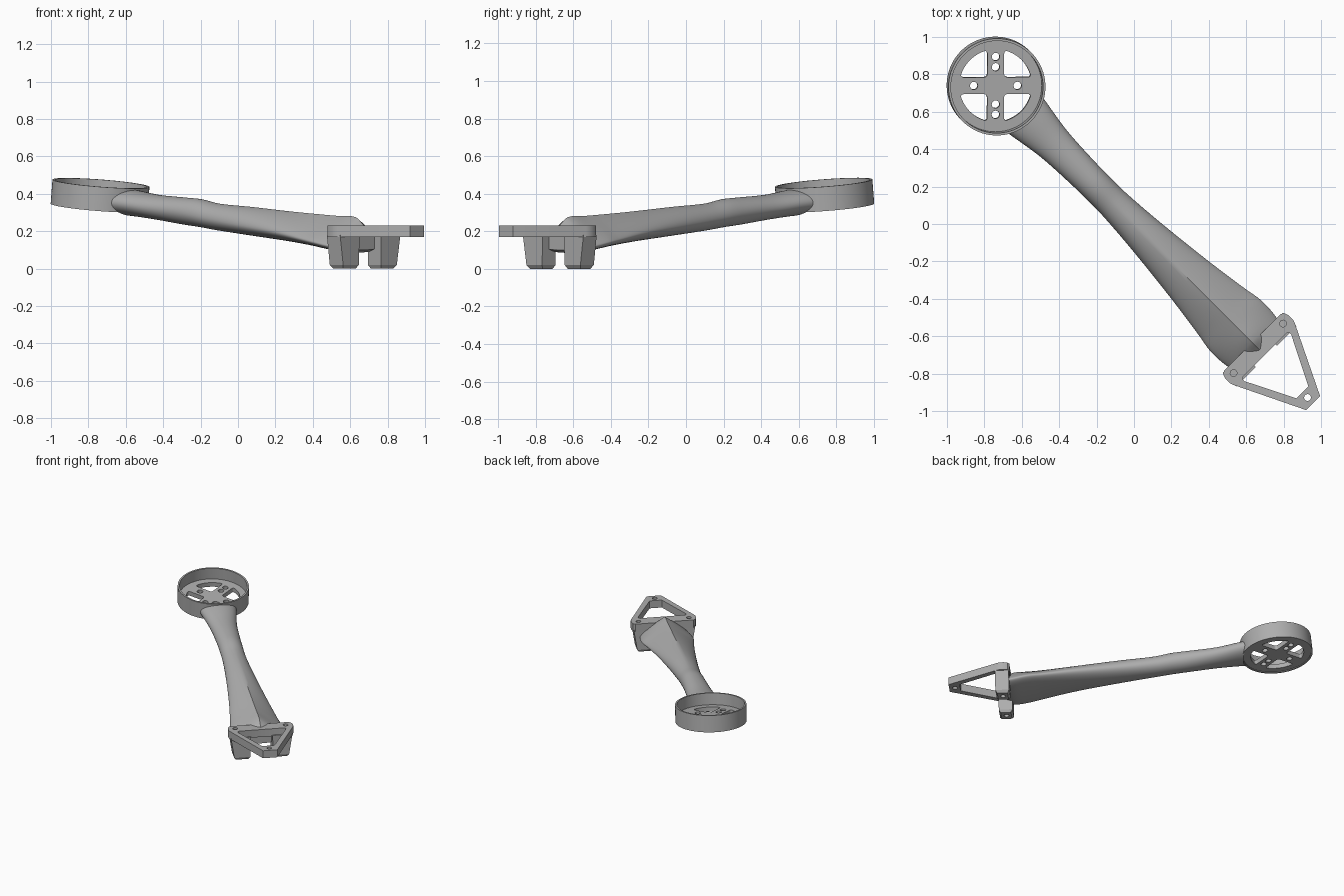
import bpy, bmesh
from math import sin, cos, pi, radians, asin
from mathutils import Matrix

cube = bpy.data.objects.get("Cube")
if cube:
    bpy.data.objects.remove(cube, do_unlink=True)

grey = bpy.data.materials.new("matte grey")
grey.use_nodes = True
grey.diffuse_color = (0.42, 0.42, 0.42, 1)
grey.node_tree.nodes["Principled BSDF"].inputs["Base Color"].default_value = grey.diffuse_color

# The part lies along a diagonal: local x runs from motor end to root
DIAGONAL = Matrix.Rotation(radians(-45), 4, 'Z')
CUP = DIAGONAL @ Matrix.Translation((-1.043, 0, 0.392)) @ Matrix.Rotation(radians(6.2), 4, 'Y')


def make(name, bm, matrix=DIAGONAL):
    bmesh.ops.recalc_face_normals(bm, faces=bm.faces)
    mesh = bpy.data.meshes.new(name)
    bm.to_mesh(mesh)
    bm.free()
    mesh.materials.append(grey)
    ob = bpy.data.objects.new(name, mesh)
    bpy.context.collection.objects.link(ob)
    ob.matrix_world = matrix
    return ob


def bridge(bm, rings):
    """Skin closed rings of points and cap both ends."""
    loops = [[bm.verts.new(p) for p in ring] for ring in rings]
    n = len(loops[0])
    for a, b in zip(loops, loops[1:]):
        for i in range(n):
            j = (i + 1) % n
            bm.faces.new((a[i], a[j], b[j], b[i]))
    bm.faces.new(loops[0])
    bm.faces.new(loops[-1])


def prisms(name, outlines, z0, z1, matrix=DIAGONAL, fillet=0):
    bm = bmesh.new()
    for pts in outlines:
        bridge(bm, [[(x, y, z) for x, y in pts] for z in (z0, z1)])
    bmesh.ops.recalc_face_normals(bm, faces=bm.faces)
    if fillet:
        corners = [e for e in bm.edges if abs(e.verts[0].co.z - e.verts[1].co.z) > 0.01
                   and e.calc_face_angle() > 0.9]
        bmesh.ops.bevel(bm, geom=corners, offset=fillet, segments=4, profile=0.5, affect='EDGES')
    return make(name, bm, matrix)


def circle(x, y, r, n=24):
    return [(x + r * cos(2 * pi * i / n), y + r * sin(2 * pi * i / n)) for i in range(n)]


def cut(ob, cutter):
    cutter.hide_render = True
    mod = ob.modifiers.new("cut", 'BOOLEAN')
    mod.object = cutter
    mod.solver = 'EXACT'
    bpy.context.view_layer.update()
    bpy.context.view_layer.objects.active = ob
    bpy.ops.object.modifier_apply(modifier=mod.name)
    bpy.data.objects.remove(cutter, do_unlink=True)


def smooth(ob, angle=35):
    bpy.ops.object.select_all(action='DESELECT')
    ob.select_set(True)
    bpy.context.view_layer.objects.active = ob
    bpy.ops.object.shade_smooth_by_angle(angle=radians(angle))


def mirrored(half):
    return half + [(x, -y) for x, y in reversed(half)]


# Motor cup: shallow tilted dish with thin rim
profile = [(0.26, -0.065), (0.26, 0.065), (0.247, 0.065), (0.247, -0.025)]
under = [(0.247, -0.06), (0.247, -0.065)]
bm = bmesh.new()
bridge(bm, [[(x, y, z) for x, y in circle(0, 0, r, 80)] for r, z in under + profile])
# open the first cap and close it at the recessed floor instead
bm.faces.ensure_lookup_table()
caps = sorted((f for f in bm.faces if len(f.verts) > 4), key=lambda f: f.calc_center_median().z)
floor_bottom = caps[0]
assert abs(floor_bottom.calc_center_median().z + 0.06) < 0.01
cup = make("motor_cup", bm, CUP)

# Cup floor openings: four quadrant slots and six screw holes
SQUARE = CUP @ Matrix.Rotation(radians(45), 4, 'Z')
start = asin(0.045 / 0.195)
arc = [start + (pi / 2 - 2 * start) * i / 14 for i in range(15)]
quadrant = [(0.045, 0.045)] + [(0.195 * cos(a), 0.195 * sin(a)) for a in arc]
slots = [[(x * sx, y * sy) for x, y in quadrant] for sx in (1, -1) for sy in (1, -1)]
cut(cup, prisms("slot_cutter", slots, -0.1, 0.03, SQUARE, 0.018))
screws = [circle(s * x, s * y, 0.021) for s in (1, -1)
          for x, y in ((0.117, 0), (0, 0.1), (0, 0.155))]
cut(cup, prisms("screw_cutter", screws, -0.1, 0.03, SQUARE))
smooth(cup)

# Arm: oval near the cup, growing into a ridged wedge at the root
# station: along, half width, ridge height, side height, underside height, wedge amount
stations = [
    (-0.92, 0.15, 0.43, 0.357, 0.287, 0),
    (-0.80, 0.13, 0.422, 0.352, 0.282, 0),
    (-0.61, 0.10, 0.395, 0.327, 0.262, 0),
    (-0.40, 0.088, 0.38, 0.307, 0.235, 0),
    (-0.28, 0.086, 0.371, 0.29, 0.222, 0),
    (-0.15, 0.087, 0.348, 0.268, 0.205, 0.05),
    (0.10, 0.106, 0.33, 0.235, 0.178, 0.2),
    (0.42, 0.141, 0.304, 0.195, 0.145, 0.5),
    (0.67, 0.176, 0.287, 0.155, 0.115, 0.75),
    (0.77, 0.192, 0.281, 0.14, 0.1, 0.8),
    (0.89, 0.185, 0.275, 0.12, 0.085, 0.8),
    (0.95, 0.16, 0.232, 0.13, 0.1, 0.7),
]


def section(u, w, top, side, low, wedge, n=48):
    ring = []
    for i in range(n):
        a = 2 * pi * i / n
        if sin(a) >= 0:
            lift = (1 - wedge) * sin(a) + wedge * (1 - abs(cos(a)))
            z = side + (top - side) * lift
        else:
            z = side + (side - low) * sin(a)
        ring.append((u, w * cos(a), z))
    return ring


def blend(k, t):
    """Smooth curve through the stations."""
    p0, p1, p2, p3 = (stations[min(max(k + d, 0), len(stations) - 1)] for d in (-1, 0, 1, 2))
    span = p2[0] - p1[0]
    out = [p1[0] + span * t]
    for a, b, c, d, in zip(p0[1:], p1[1:], p2[1:], p3[1:]):
        m1 = (c - a) / (p2[0] - p0[0]) * span
        m2 = (d - b) / (p3[0] - p1[0]) * span
        out.append(b * (2*t**3 - 3*t*t + 1) + m1 * (t**3 - 2*t*t + t)
                   + c * (3*t*t - 2*t**3) + m2 * (t**3 - t*t))
    return out


bm = bmesh.new()
rows = [blend(k, t / 4) for k in range(len(stations) - 1) for t in range(4)] + [stations[-1]]
bridge(bm, [section(*row) for row in rows])
arm = make("arm", bm)
cut(arm, prisms("arm_end_cutter", [circle(0, 0, 0.252, 80)], -0.3, 0.3, CUP))
smooth(arm, 40)

# Mounting plate: triangular frame with blind and through screw holes
plate = prisms("mounting_plate", [mirrored([(0.895, 0.215), (0.908, 0.232), (0.933, 0.24),
               (0.962, 0.24), (0.985, 0.232), (1.354, 0.053)])], 0.17, 0.23)
window = mirrored([(0.99, 0.165), (0.995, 0.177), (1.011, 0.177), (1.273, 0.045)])
cut(plate, prisms("window_cutter", [window, circle(1.312, 0, 0.018)], 0.1, 0.3))
cut(plate, prisms("blind_cutter", [circle(0.94, s * 0.187, 0.018) for s in (1, -1)], 0.19, 0.3))
smooth(plate, 25)

# Mounting legs: tapered feet under the two inner corners, drilled from below
for side, label in ((1, "left"), (-1, "right")):
    bm = bmesh.new()
    bridge(bm, [[(u, side * v, z) for u, v in ((a, c), (b, c), (b, d), (a, d))]
                for z, a, b, c, d in ((0, 0.91, 0.985, 0.095, 0.19),
                                      (0.02, 0.897, 0.998, 0.085, 0.203),
                                      (0.18, 0.9, 1.0, 0.08, 0.228))])
    leg = make(label + "_leg", bm)
    cut(leg, prisms("foot_cutter", [circle(0.947, side * 0.142, 0.018)], -0.05, 0.06))
